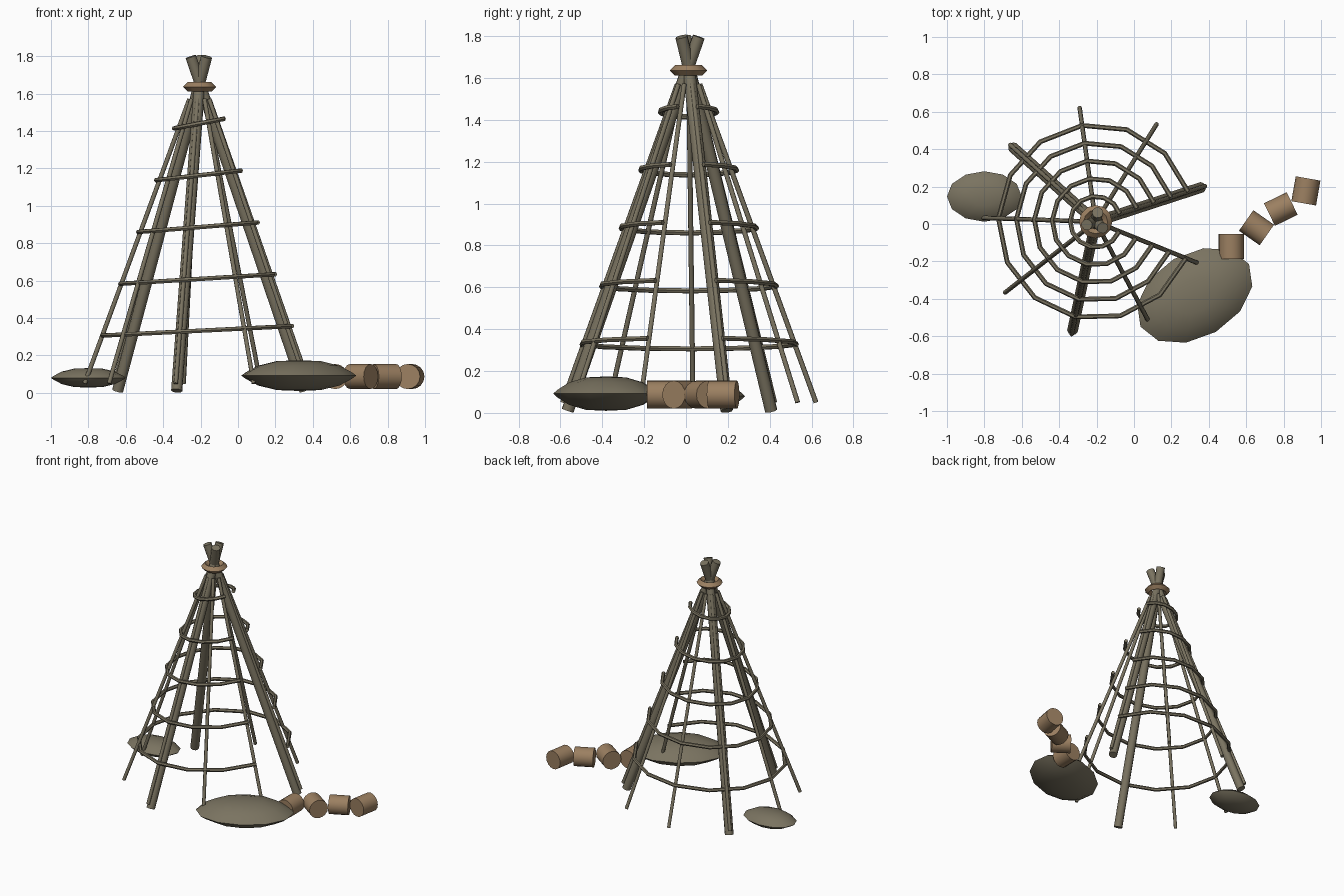
import bpy
from math import sin, cos, pi, radians
from mathutils import Vector

cube = bpy.data.objects.get("Cube")
if cube:
    bpy.data.objects.remove(cube, do_unlink=True)

CX, CY = -0.205, 0.012      # axis of the cone frame
START = 18                  # angle of the first pole, degrees


def material(name, rgb):
    m = bpy.data.materials.new(name)
    m.use_nodes = True
    m.diffuse_color = (*rgb, 1)
    bsdf = next(n for n in m.node_tree.nodes if n.type == 'BSDF_PRINCIPLED')
    bsdf.inputs["Base Color"].default_value = (*rgb, 1)
    return m


weathered = material("weathered_wood", (0.195, 0.172, 0.118))
tan = material("tan_wood", (0.33, 0.215, 0.12))


def finish(name, mat, angle=45):
    ob = bpy.context.object
    ob.name = name
    ob.data.materials.clear()
    ob.data.materials.append(mat)
    bpy.ops.object.shade_smooth_by_angle(angle=radians(angle))
    return ob


def around(deg, r, z):
    a = radians(deg)
    return Vector((CX + r * cos(a), CY + r * sin(a), z))


def rod(name, a, b, radius, mat, sides):
    d = b - a
    bpy.ops.mesh.primitive_cylinder_add(
        vertices=sides, radius=radius, depth=d.length, location=(a + b) / 2,
        rotation=d.to_track_quat('Z', 'Y').to_euler())
    return finish(name, mat, 50)


# Three thick poles crossing at the top
for i in range(3):
    deg = START + 120 * i
    rod(f"main_pole_{i + 1}", around(deg, 0.59, 0.011), around(deg, -0.05, 1.797),
        0.03, weathered, 10)

# Nine thin poles
for i in range(9):
    deg = START + 40 * i
    rod(f"thin_pole_{i + 1}", around(deg, 0.615, 0.05), around(deg, 0.055, 1.57),
        0.012, weathered, 8)

# Open hoops, leaving the doorway clear and rising slightly towards it
for i in range(5):
    r, z = 0.52 - 0.096 * i, 0.332 + 0.277 * i
    curve = bpy.data.curves.new("hoop", 'CURVE')
    curve.dimensions = '3D'
    curve.bevel_depth = 0.013
    curve.bevel_resolution = 1
    curve.use_fill_caps = True
    line = curve.splines.new('POLY')
    line.points.add(12)
    for k, p in enumerate(line.points):
        deg = START + 320 * k / 12
        p.co = (*around(deg, r, z + 0.026 * cos(radians(deg))), 1)
    ob = bpy.data.objects.new("hoop", curve)
    bpy.context.collection.objects.link(ob)
    bpy.ops.object.select_all(action='DESELECT')
    ob.select_set(True)
    bpy.context.view_layer.objects.active = ob
    bpy.ops.object.convert(target='MESH')
    finish(f"hoop_{i + 1}", weathered, 50)

# Rope binding where the poles cross
bpy.ops.mesh.primitive_torus_add(major_segments=12, minor_segments=4, major_radius=0.064,
                                 minor_radius=0.025, location=(CX, CY, 1.636))
finish("rope_binding", tan, 40)


# Flat lens-shaped bundles on the ground
def bundle(name, loc, size, turn):
    bpy.ops.mesh.primitive_uv_sphere_add(segments=12, ring_count=8, radius=1, location=loc,
                                         rotation=(0, 0, radians(turn)))
    ob = bpy.context.object
    for v in ob.data.vertices:
        r = min(1, v.co.xy.length)
        h = 1 - r ** 3
        v.co.z = h if v.co.z > 0 else -h
        v.co *= Vector(size)
    return finish(name, weathered, 80)


bundle("large_bundle", (0.325, -0.382, 0.092), Vector((0.335, 0.225, 0.082)), 30)
bundle("small_bundle", (-0.80, 0.147, 0.08), Vector((0.2, 0.135, 0.052)), 0)

# Row of short logs
logs = [(0.52, -0.12, 90), (0.655, -0.02, -35), (0.785, 0.08, 26), (0.919, 0.177, 80)]
for i, (x, y, deg) in enumerate(logs):
    half = Vector((cos(radians(deg)), sin(radians(deg)), 0)) * 0.0675
    c = Vector((x, y, 0.087))
    rod(f"log_{i + 1}", c - half, c + half, 0.067, tan, 16)
